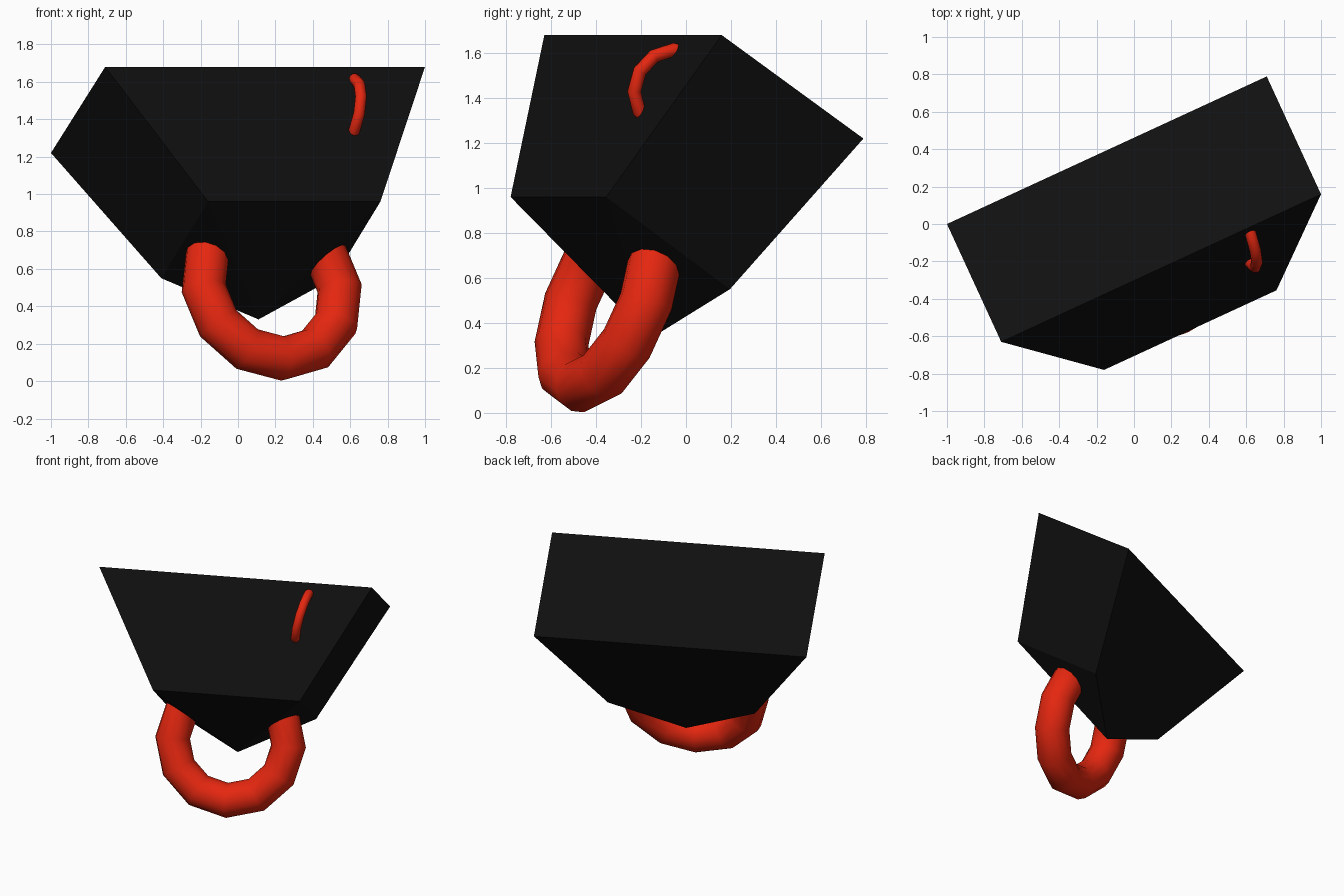
import bpy
from mathutils import Matrix, Vector

cube = bpy.data.objects.get("Cube")
if cube:
    bpy.data.objects.remove(cube, do_unlink=True)


def material(name, colour):
    mat = bpy.data.materials.new(name)
    mat.use_nodes = True
    mat.diffuse_color = (*colour, 1)
    shader = mat.node_tree.nodes["Principled BSDF"]
    shader.inputs["Base Color"].default_value = (*colour, 1)
    shader.inputs["Roughness"].default_value = 0.8
    return mat


black = material("black", (0.005, 0.005, 0.005))
red = material("red", (0.78, 0.02, 0.005))

# Direction of the body's long edges
along = Vector((0.908, 0.419, 0)).normalized()


def ring(name, centre, out, side, major, minor):
    """Partly sunk ring in the plane of out and side."""
    out = Vector(out).normalized()
    side = Vector(side)
    side = (side - out * side.dot(out)).normalized()
    frame = Matrix((out, side, out.cross(side))).transposed().to_4x4()
    bpy.ops.mesh.primitive_torus_add(
        major_segments=12, minor_segments=12,
        major_radius=major, minor_radius=minor)
    obj = bpy.context.object
    obj.name = name
    obj.matrix_world = Matrix.Translation(centre) @ frame
    obj.data.materials.append(red)
    bpy.ops.object.shade_smooth()
    return obj


# Body: four parallel edges joined into a tapered block with a pointed lower end
edges = [((-0.71, -0.63, 1.68), 1.883),   # upper front
         ((-1.0, 0.0, 1.22), 1.883),      # upper back
         ((-0.16, -0.78, 0.96), 1.015),   # lower front
         ((-0.41, -0.23, 0.55), 1.015)]   # lower back
points = []
for start, length in edges:
    points += [Vector(start), Vector(start) + along * length]
points.append(Vector((0.11, -0.16, 0.33)))

faces = [(0, 1, 3, 2),        # wide top
         (0, 4, 5, 1),        # front slope
         (2, 3, 7, 8, 6),     # back slope
         (0, 2, 6, 4), (1, 5, 7, 3),          # ends
         (4, 8, 5), (4, 6, 8), (5, 8, 7)]     # pointed underside
mesh = bpy.data.meshes.new("body")
mesh.from_pydata(points, [], faces)
mesh.materials.append(black)
body = bpy.data.objects.new("body", mesh)
bpy.context.collection.objects.link(body)

# Large lower ring and small front loop
ring("lower_ring", (0.18, -0.345, 0.496), (0.147, -0.318, -0.94), along, 0.40, 0.12)
ring("front_loop", (0.59, -0.06, 1.438), (0.374, -0.81, 0.452), (0, 0.506, 0.863), 0.18, 0.031)
